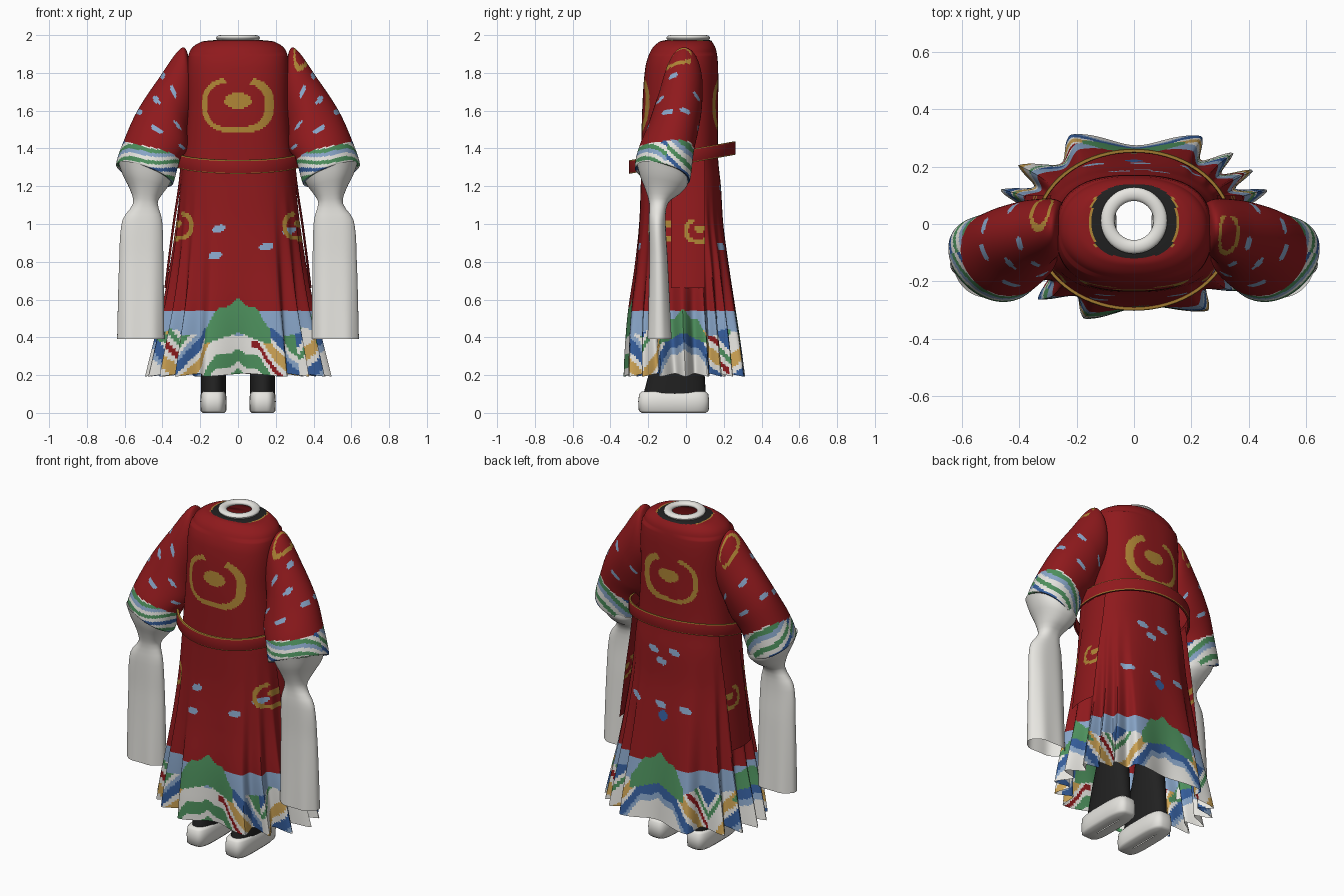
import bpy, bmesh
from math import sin, cos, pi, atan2, hypot, copysign
from mathutils import Vector

cube = bpy.data.objects.get("Cube")
if cube:
    bpy.data.objects.remove(cube)

COLOURS = {
    "red": (0.275, 0.01, 0.012), "gold": (0.42, 0.23, 0.035),
    "yellow": (0.62, 0.37, 0.09), "white": (0.8, 0.79, 0.75),
    "green": (0.075, 0.28, 0.11), "blue": (0.035, 0.11, 0.33),
    "light_blue": (0.25, 0.38, 0.58), "black": (0.015, 0.015, 0.015),
}
NAMES = list(COLOURS)
MATS = []
for name, rgb in COLOURS.items():
    m = bpy.data.materials.new(name)
    m.use_nodes = True
    m.diffuse_color = (*rgb, 1)
    bsdf = m.node_tree.nodes["Principled BSDF"]
    bsdf.inputs["Base Color"].default_value = (*rgb, 1)
    bsdf.inputs["Roughness"].default_value = 0.8
    MATS.append(m)


def spline(rows, step):
    """Smooth resampling of profile rows at a roughly even spacing."""
    rows = [Vector(r) for r in rows]
    k = [0.0]
    for a, b in zip(rows, rows[1:]):
        k.append(k[-1] + (b - a).length)
    n = len(rows)
    tan = []
    for i in range(n):
        lo, hi = max(i - 1, 0), min(i + 1, n - 1)
        tan.append((rows[hi] - rows[lo]) / (k[hi] - k[lo]))
    out = [rows[0]]
    for i in range(n - 1):
        h = k[i + 1] - k[i]
        cnt = max(2, round(h / step))
        for j in range(1, cnt + 1):
            t = j / cnt
            s = t * t * (3 - 2 * t)
            out.append(rows[i] * (1 - s) + rows[i + 1] * s
                       + tan[i] * h * t * (1 - t) ** 2 - tan[i + 1] * h * t * t * (1 - t))
    return out


def surface(name, rows, point, seg, paint, closed=True, angle=50):
    """Loft: point(row, turn) gives positions, paint(co, turn, along) a colour."""
    bm = bmesh.new()
    cols = seg if closed else seg + 1
    grid = [[bm.verts.new(point(r, i / seg)) for i in range(cols)] for r in rows]
    for j in range(len(rows) - 1):
        for i in range(seg):
            i2 = (i + 1) % cols
            f = bm.faces.new((grid[j][i], grid[j][i2], grid[j + 1][i2], grid[j + 1][i]))
            co = f.calc_center_median()
            f.material_index = NAMES.index(paint(co, (i + .5) / seg, (j + .5) / (len(rows) - 1)))
    bmesh.ops.recalc_face_normals(bm, faces=bm.faces)
    me = bpy.data.meshes.new(name)
    bm.to_mesh(me)
    bm.free()
    for m in MATS:
        me.materials.append(m)
    ob = bpy.data.objects.new(name, me)
    bpy.context.collection.objects.link(ob)
    bpy.ops.object.select_all(action='DESELECT')
    ob.select_set(True)
    bpy.context.view_layer.objects.active = ob
    bpy.ops.object.shade_smooth_by_angle(angle=angle * pi / 180)


def plain(colour):
    return lambda co, u, v: colour


def power(c, p):
    return copysign(abs(c) ** p, c)


def roundel(x, z, size):
    """Open squarish ring with a knot in the middle, for embroidered medallions."""
    r = (abs(x) ** 2.6 + abs(z * 1.28) ** 2.6) ** (1 / 2.6)
    a = atan2(z, x)
    ring = size * (.92 - .06 * cos(a)) - .022 < r < size and not 1.05 < a < 2.05
    knot = (x / .38) ** 2 + ((z - .12 * size) / .22) ** 2 < size ** 2
    return ring or knot


def spot(x, z, w, h):
    return (x / w) ** 2 + (z / h) ** 2 < 1


# ---- robe body: z, half width, front y, back y
ROBE = [(1.975, .088, -.08, .10), (1.972, .14, -.115, .13), (1.962, .2, -.145, .14),
        (1.92, .252, -.185, .16), (1.83, .27, -.215, .17), (1.6, .272, -.232, .17),
        (1.35, .29, -.237, .17), (1.2, .305, -.24, .185), (1.0, .325, -.25, .2),
        (.77, .352, -.275, .235), (.54, .385, -.305, .27), (.35, .42, -.315, .295), (.2, .445, -.315, .31)]
FRONT_SPOTS = [(-.1, .975), (-.12, .835), (.15, .88), (.27, .965)]
BACK_SPOTS = [(-.05, 1.2), (.09, 1.19), (.03, 1.13), (-.14, .88), (.02, .88), (.2, .88)]
# angles of the skirt's fold ridges
RIDGES = [0, 20, 33, 46, 62, 116, 144, 160, 178, 195, 213, 228, 250, 301, 319, 338, 360]
FRONT_BANDS = ["green", "white", "green", "green", "white", "red", "white", "yellow",
               "yellow", "white", "blue", "blue", "light_blue", "white", "green", "green"]
SIDE_BANDS = ["white", "white", "white", "white", "light_blue", "blue", "blue", "white",
              "yellow", "yellow", "white", "red", "white", "green", "white", "blue"]


def robe_point(r, u):
    z, a, yf, yb = r
    t = u * 2 * pi
    w = min(1, max(0, (1.25 - z) / 1.05))
    p = .78 + .2 * w if z < 1.9 else .9
    deg = u * 360
    lo, hi = next((l, h) for l, h in zip(RIDGES, RIDGES[1:]) if l <= deg < h)
    f = (deg - lo) / (hi - lo)
    fold = .6 * cos(2 * pi * f) + .4 * (1 - 2 * sin(pi * f))
    k = 1 + .115 * w ** 1.6 * fold
    z -= .02 * max(0, (w - .6)) * fold
    return (a * k * power(cos(t), p), (yf + yb) / 2 + (yb - yf) / 2 * k * power(sin(t), p), z)


def hem_paint(z, t):
    """Mountain and wave border, repeated on four sides; None above it."""
    quarter = (t + pi / 4) % (pi / 2) - pi / 4
    d = abs(quarter) * .4
    front = sin(t) < -.7
    peak = .53 if abs(cos(t)) > .7 else .59
    if z < peak - 5.5 * d * d + .014 * cos(d * 65) and z > .425 - .4 * d and d < .155:
        return "green"
    if z < .43 + .02 * sin(9 * t):
        r = z + .5 * d + 1.1 * max(0, d - .1) + .012 * sin(d * 45)
        band = (FRONT_BANDS if front else SIDE_BANDS)[min(15, max(0, int((r - .2) / .036)))]
        return "white" if band == "red" and (d < .07 or quarter < 0) else band
    return "light_blue" if z < .54 else None


def robe_paint(co, u, v):
    x, y, z = co
    if z > 1.9:
        e = (abs(x / .148) ** 2.6 + abs((y - .01) / .128) ** 2.6) ** (1 / 2.6)
        if e < 1.0:
            return "black"
        return "gold" if e < 1.05 and abs(x) > .13 else "red"
    if z > 1.4:
        return "gold" if abs(y) > .08 and roundel(x, z - 1.63, .19 if y < 0 else .18) else "red"
    border = hem_paint(z, u * 2 * pi)
    if border:
        return border
    if abs(x) > .2 and y < -.03 and roundel(abs(x) - .335, z - .99, .1):
        return "gold"
    if y > 0 and spot(x, z - .82, .03, .03):
        return "blue"
    for sx, sz in FRONT_SPOTS if y < 0 else BACK_SPOTS:
        if spot(x - sx, z - sz - .15 * (x - sx), .037, .02):
            return "light_blue"
    return "red"


surface("robe", spline(ROBE, .0095), robe_point, 300, robe_paint)


# ---- collar roll
def collar_point(r, u):
    radius = .092 + .024 * cos(r[0])
    return (radius * cos(u * 2 * pi), .012 + radius * sin(u * 2 * pi), 1.985 + .015 * sin(r[0]))


surface("collar", [(i * pi / 8,) for i in range(17)], collar_point, 48, plain("white"))

# ---- tilted hoop belt: height offset, outward offset
BELT = [(.03, -.012), (.036, -.01), (.036, 0), (.031, .002), (-.031, .002),
        (-.036, 0), (-.036, -.01), (-.03, -.012), (.03, -.012)]


def belt_point(r, u):
    h, o = r
    x, y = (.345 + o) * cos(u * 2 * pi), (.28 + o) * sin(u * 2 * pi)
    return (x, y - .02, 1.352 + .18 * y + h)


surface("belt", BELT, belt_point, 72,
        lambda co, u, v: "gold" if .13 < v < .37 or .5 < v < .63 else "red", angle=40)

# ---- sleeves: centre, outer axis, forward axis
SLEEVE = [(.235, -.01, 1.77, .01, 0, .05, 0, -.02, 0),
          (.262, -.01, 1.77, .03, 0, .165, 0, -.09, 0),
          (.34, -.035, 1.635, .08, 0, .135, -.01, -.12, 0),
          (.40, -.07, 1.5, .13, 0, .1, -.03, -.135, 0),
          (.455, -.105, 1.39, .145, .01, .06, -.02, -.146, .01),
          (.495, -.125, 1.265, .15, .02, .055, -.02, -.145, .04),
          (.492, -.122, 1.262, .135, .018, .05, -.018, -.13, .035)]
SLEEVE_SPOTS = [(.05, .37), (.2, .36), (.12, .5), (.3, .52), (.03, .62), (.2, .66),
                (.85, .45), (.92, .6), (.75, .62), (.38, .66), (.66, .4)]
# ---- long inner cuffs: z, centre x, centre y, half width, half depth, tilt
CUFF = [(1.275, .493, -.123, .138, .135, .045), (1.23, .49, -.118, .12, .125, .03),
        (1.17, .488, -.125, .085, .09, .015), (1.11, .49, -.145, .065, .05, 0),
        (1.02, .507, -.152, .105, .045, 0), (.8, .512, -.145, .117, .05, 0), (.39, .515, -.14, .125, .066, 0)]
# ---- legs and shoes: z, centre y, half width, half depth
LEG = [(1.2, .01, .06, .07), (.5, -.02, .065, .09), (.25, -.045, .066, .14), (.1, -.06, .066, .165)]
SHOE = [(0, -.065, .002, .1), (0, -.065, .058, .17), (.012, -.065, .068, .185), (.06, -.065, .07, .188),
        (.1, -.065, .067, .183), (.112, -.065, .057, .17), (.112, -.065, .002, .1)]
FLAP = [(1.35, .3), (1.2, .317), (1.0, .347), (.8, .373), (.66, .39)]
CUFF_BANDS = ["green", "white", "blue", "white", "green", "light_blue", "white"]


def sleeve_paint(co, u, v):
    # cuff band of slanting waves
    if v > .795 + .02 * cos(4 * pi * (u - .1)):
        return CUFF_BANDS[int((v * 17 + 7 * u + .35 * sin(u * 6 * pi)) / .6) % 7]
    # embroidered arc over the shoulder, turned forward on one side and back on the other
    a = (u + .5) % 1 - .5 - (.03 if co.x > 0 else -.12)
    if .75 < hypot(a / .13, (v - .25) / .06) < 1.05 and a > -.1:
        return "gold"
    if any(spot(u - su, v - sv, .038, .017) for su, sv in SLEEVE_SPOTS):
        return "light_blue"
    return "red"


def flap_paint(co, u, v):
    return "gold" if roundel(co.y - .075, co.z - .965, .085) else "red"


for side, s in (("left", 1), ("right", -1)):
    def sleeve_point(r, u):
        c, a, b = (Vector(r[i:i + 3]) for i in (0, 3, 6))
        p = c + a * cos(u * 2 * pi) + b * sin(u * 2 * pi)
        return (s * p.x, p.y, p.z)

    def cuff_point(r, u):
        z, cx, cy, rx, ry, tilt = r
        t = u * 2 * pi
        k = 1 + .07 * min(1, max(0, 1.2 - z)) * cos(6 * t)
        return (s * (cx + rx * power(cos(t), .85)), cy + ry * k * sin(t), z + tilt * (cos(t) - .8 * sin(t)))

    def foot_point(exponent):
        return lambda r, u: (s * .13 + r[2] * power(cos(u * 2 * pi), exponent),
                             r[1] + r[3] * power(sin(u * 2 * pi), exponent), r[0])

    def flap_point(r, u):
        return (s * (r[1] - .05 * (u - .5) ** 2), -.08 + .18 * u, r[0])

    surface(side + "_sleeve", spline(SLEEVE, .008), sleeve_point, 128, sleeve_paint)
    surface(side + "_inner_cuff", spline(CUFF, .03), cuff_point, 56, plain("white"))
    surface(side + "_leg", spline(LEG, .06), foot_point(.9), 32, plain("black"))
    surface(side + "_shoe", SHOE, foot_point(.55), 48, plain("white"), angle=60)
    # side vent panel hanging below the belt
    surface(side + "_side_flap", spline(FLAP, .012), flap_point, 20, flap_paint, closed=False)
